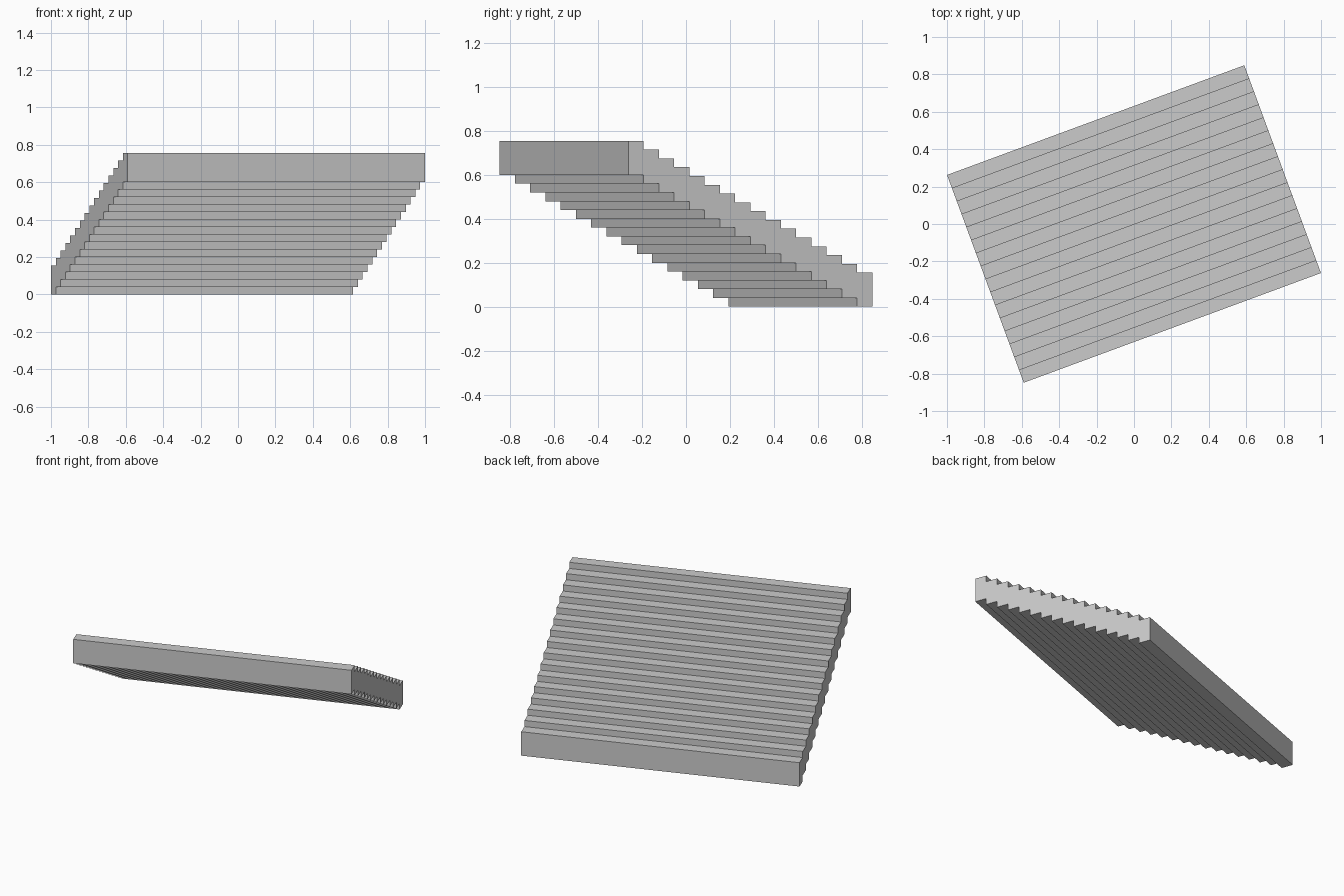
import bpy, bmesh, math
from mathutils import Matrix

cube = bpy.data.objects.get("Cube")
if cube:
    bpy.data.objects.remove(cube, do_unlink=True)

STEPS = 16
LENGTH, DEPTH = 1.694, 1.184
RISE, THICK = 0.04, 0.155
TREAD = DEPTH / STEPS

grey = bpy.data.materials.new("light_grey")
grey.use_nodes = True
colour = (0.6, 0.6, 0.6, 1)
grey.diffuse_color = colour
grey.node_tree.nodes["Principled BSDF"].inputs["Base Color"].default_value = colour

# Stepped slab profile: treads along the top, matching steps underneath
upper, lower = [], []
for i in range(STEPS):
    z = i * RISE
    for y in (DEPTH / 2 - i * TREAD, DEPTH / 2 - (i + 1) * TREAD):
        upper.append((y, z + THICK))
        lower.append((y, z))

# Extrude the profile sideways and turn the flight
bm = bmesh.new()
profile = bm.faces.new([bm.verts.new((-LENGTH / 2, y, z)) for y, z in upper + lower[::-1]])
result = bmesh.ops.extrude_face_region(bm, geom=[profile], use_keep_orig=True)
moved = [v for v in result["geom"] if isinstance(v, bmesh.types.BMVert)]
bmesh.ops.translate(bm, verts=moved, vec=(LENGTH, 0, 0))
bmesh.ops.recalc_face_normals(bm, faces=bm.faces[:])
bm.transform(Matrix.Rotation(math.radians(20.25), 4, "Z"))

mesh = bpy.data.meshes.new("stair_flight")
bm.to_mesh(mesh)
bm.free()
mesh.materials.append(grey)
stairs = bpy.data.objects.new("stair_flight", mesh)
bpy.context.collection.objects.link(stairs)
